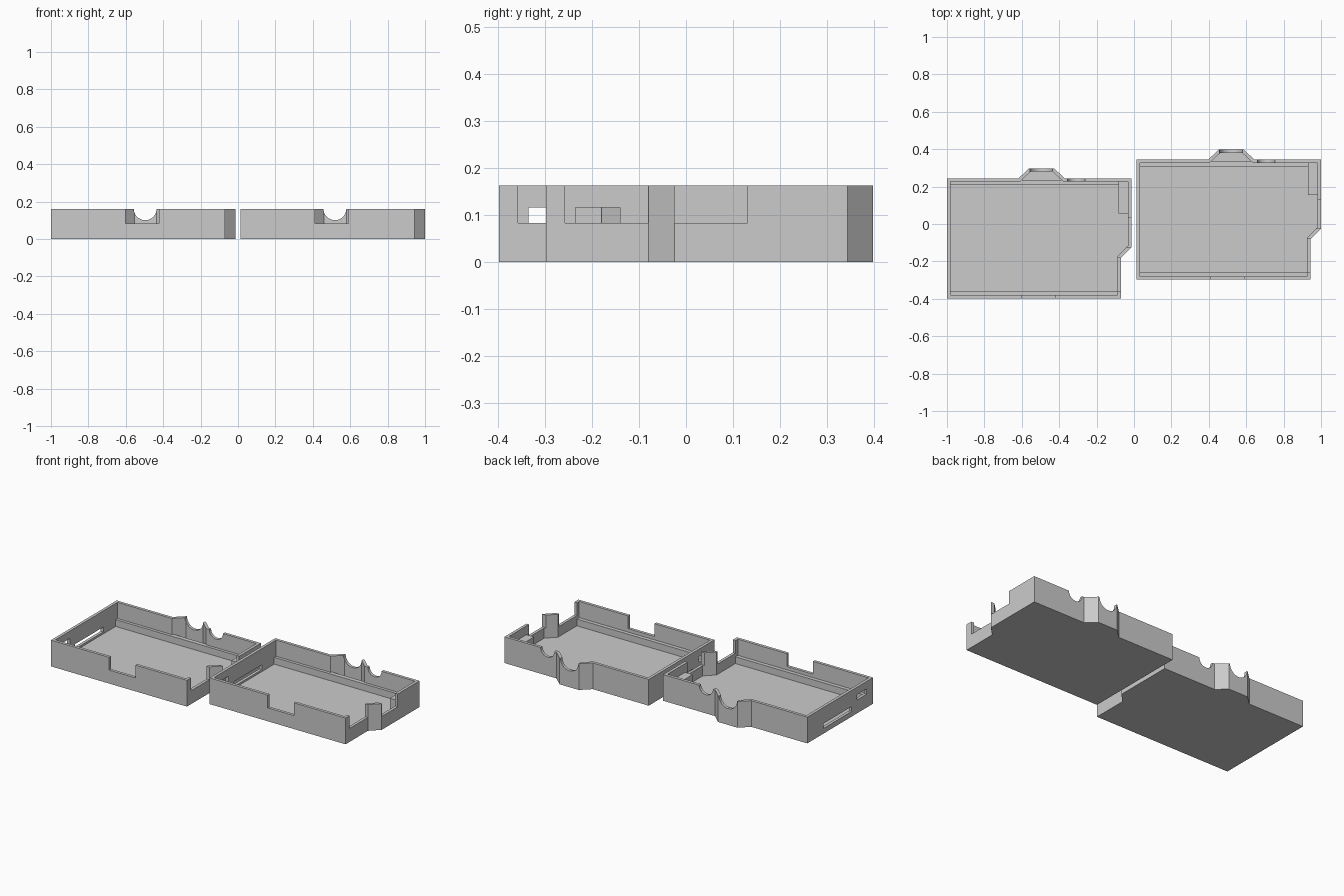
import bpy, bmesh, math
from mathutils import Vector

if "Cube" in bpy.data.objects:
    bpy.data.objects.remove(bpy.data.objects["Cube"])

H, WALL, FLOOR = 0.162, 0.018, 0.02
SHIFT = Vector((1.014, 0.10, 0))

grey = bpy.data.materials.new("plain grey")
grey.diffuse_color = (0.6, 0.6, 0.6, 1)
grey.use_nodes = True
grey.node_tree.nodes["Principled BSDF"].inputs["Base Color"].default_value = grey.diffuse_color

# Tray outline, counter-clockwise, with side chamfer and rear bump
OUTLINE = [(-1, -0.398), (-0.07, -0.398), (-0.07, -0.18), (-0.014, -0.125),
           (-0.014, 0.244), (-0.37, 0.244), (-0.428, 0.298), (-0.56, 0.298),
           (-0.618, 0.244), (-1, 0.244)]


def inset(points, d):
    """Offset a closed outline inward with mitred corners."""
    pts = [Vector(p) for p in points]
    result = []
    for i, p in enumerate(pts):
        a = (p - pts[i - 1]).normalized()
        b = (pts[(i + 1) % len(pts)] - p).normalized()
        na, nb = Vector((-a.y, a.x)), Vector((-b.y, b.x))
        result.append(p + (na + nb) * d / (1 + na.dot(nb)))
    return result


def make(name, bm):
    bmesh.ops.recalc_face_normals(bm, faces=bm.faces)
    mesh = bpy.data.meshes.new(name)
    bm.to_mesh(mesh)
    bm.free()
    mesh.materials.append(grey)
    ob = bpy.data.objects.new(name, mesh)
    bpy.context.collection.objects.link(ob)
    return ob


def prism(name, points, z0, z1):
    bm = bmesh.new()
    face = bm.faces.new([bm.verts.new((p[0], p[1], z0)) for p in points])
    new = bmesh.ops.extrude_face_region(bm, geom=[face])["geom"]
    bmesh.ops.translate(bm, vec=(0, 0, z1 - z0),
                        verts=[g for g in new if isinstance(g, bmesh.types.BMVert)])
    return make(name, bm)


def box(name, x0, x1, y0, y1, z0, z1):
    return prism(name, [(x0, y0), (x1, y0), (x1, y1), (x0, y1)], z0, z1)


def cable_cutter(name, x, r, y0, y1):
    """Round cutter along y, centred on the rim."""
    ring = [(x + r * math.cos(t * math.tau / 48), -H - r * math.sin(t * math.tau / 48))
            for t in range(48)]
    ob = prism(name, ring, y0, y1)
    for v in ob.data.vertices:
        px, pz, py = v.co
        v.co = (px, py, -pz)
    bm = bmesh.new()
    bm.from_mesh(ob.data)
    bmesh.ops.recalc_face_normals(bm, faces=bm.faces)
    bm.to_mesh(ob.data)
    bm.free()
    return ob


tray = prism("left_tray", OUTLINE, 0, H)
cutters = [
    prism("cavity", inset(OUTLINE, WALL), FLOOR, 0.3),
    box("front_notch", -0.602, -0.423, -0.45, -0.36, 0.083, 0.3),
    box("side_notch_front", -0.10, -0.03, -0.358, -0.1805, 0.083, 0.3),
    box("side_notch_back", -0.05, 0.03, -0.1245, 0.031, 0.083, 0.3),
    box("port_window", -1.05, -0.96, -0.335, -0.24, 0.083, 0.116),
    box("card_slot", -1.05, -0.96, -0.188, 0.087, 0.032, 0.062),
    cable_cutter("bump_cable_cut", -0.496, 0.061, 0.26, 0.35),
    cable_cutter("wall_cable_cut", -0.308, 0.047, 0.20, 0.29),
]

# Cut the tray shell, then bake the result and drop the cutters
for c in cutters:
    c.hide_render = True
    mod = tray.modifiers.new(c.name, "BOOLEAN")
    mod.operation, mod.solver, mod.object = "DIFFERENCE", "EXACT", c
bpy.context.view_layer.update()
deps = bpy.context.evaluated_depsgraph_get()
baked = bpy.data.meshes.new_from_object(tray.evaluated_get(deps))
tray.modifiers.clear()
tray.data = baked
for c in cutters:
    bpy.data.objects.remove(c)

# Board supports inside the tray
parts = [
    tray,
    box("left_back_ledge", -0.985, -0.03, 0.208, 0.235, 0.01, 0.062),
    box("left_front_ledge", -0.985, -0.08, -0.39, -0.357, 0.01, 0.062),
    box("left_corner_block", -0.084, -0.025, 0.055, 0.235, 0.01, 0.108),
]

# Second identical tray beside the first
for ob in parts:
    twin = ob.copy()
    twin.name = ob.name.replace("left", "right", 1)
    twin.location = SHIFT
    bpy.context.collection.objects.link(twin)
